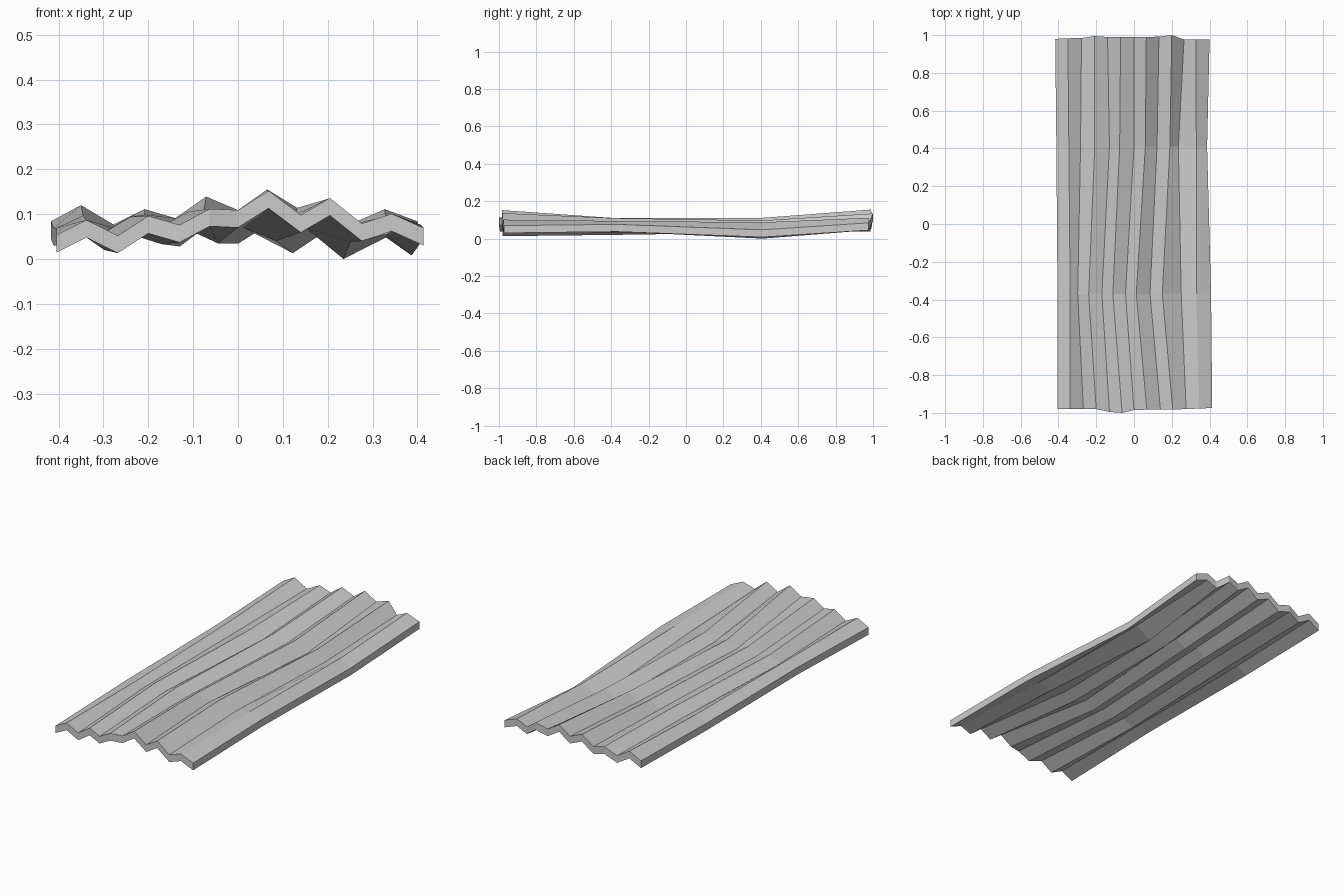
import bpy, bmesh

THICK = 0.039

# Four cross-sections along the sheet: base y, x of the 13 folds, z of the top face
sections = [
    (-0.98,
     [-.405, -.338, -.268, -.20, -.13, -.063, 0, .068, .14, .205, .276, .343, .414],
     [.054, .088, .053, .097, .077, .113, .110, .153, .099, .137, .080, .102, .070]),
    (-0.37,
     [-.405, -.338, -.298, -.24, -.17, -.112, -.045, .012, .085, .15, .25, .33, .408],
     [.070, .088, .060, .095, .073, .106, .075, .110, .080, .110, .078, .095, .077]),
    (0.41,
     [-.411, -.345, -.283, -.208, -.13, -.076, 0, .06, .122, .19, .235, .33, .387],
     [.070, .098, .072, .100, .068, .108, .074, .112, .053, .098, .040, .088, .048]),
    (0.98,
     [-.417, -.35, -.278, -.208, -.14, -.071, 0, .065, .132, .20, .265, .327, .40],
     [.085, .121, .078, .112, .092, .140, .110, .156, .115, .135, .085, .112, .085]),
]
# Slightly ragged ends: extra length per fold
front_rag = [0, 0, 0, 0, .015, .02, .005, .003, .003, .002, 0, -.003, -.006]
back_rag = [0, .003, .005, .015, .01, .01, .009, .01, .012, .02, -.003, -.004, -.004]

bm = bmesh.new()
top, bottom = [], []
for r, (y0, xs, zs) in enumerate(sections):
    ys = [y0] * len(xs)
    if r == 0:
        ys = [y0 - d for d in front_rag]
    elif r == 3:
        ys = [y0 + d for d in back_rag]
    top.append([bm.verts.new(p) for p in zip(xs, ys, zs)])
    bottom.append([bm.verts.new((x, y, z - THICK)) for x, y, z in zip(xs, ys, zs)])

rows, cols = len(top), len(top[0])
# Upper and lower skins
for r in range(rows - 1):
    for c in range(cols - 1):
        for g in (top, bottom):
            bm.faces.new((g[r][c], g[r][c + 1], g[r + 1][c + 1], g[r + 1][c]))
# Rim around the sheet
for r in (0, rows - 1):
    for c in range(cols - 1):
        bm.faces.new((top[r][c], top[r][c + 1], bottom[r][c + 1], bottom[r][c]))
for c in (0, cols - 1):
    for r in range(rows - 1):
        bm.faces.new((top[r][c], top[r + 1][c], bottom[r + 1][c], bottom[r][c]))
bmesh.ops.recalc_face_normals(bm, faces=bm.faces[:])

# Rest the lowest point on the ground
low = min(v.co.z for v in bm.verts)
bmesh.ops.translate(bm, verts=bm.verts[:], vec=(0, 0, -low))

mesh = bpy.data.meshes.new("corrugated_sheet")
bm.to_mesh(mesh)
bm.free()
sheet = bpy.data.objects.new("corrugated_sheet", mesh)
bpy.context.collection.objects.link(sheet)
